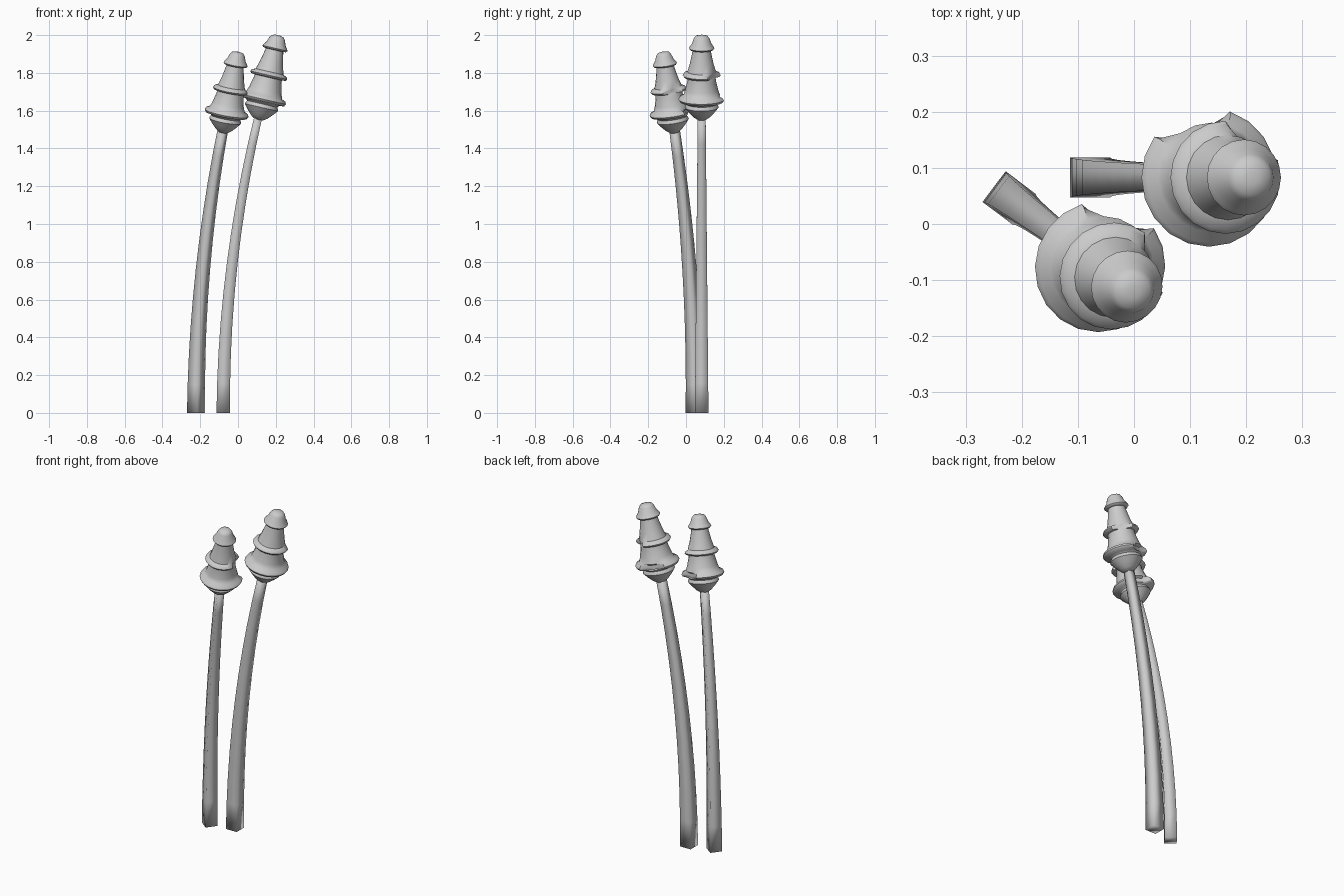
import bpy, bmesh, math
from mathutils import Matrix, Vector

if "Cube" in bpy.data.objects:
    bpy.data.objects.remove(bpy.data.objects["Cube"])

SEG = 20
TOP_Z = 1.57
LEAN = math.radians(13)


def finish(name, bm, matrix, angle):
    bmesh.ops.recalc_face_normals(bm, faces=bm.faces)
    me = bpy.data.meshes.new(name)
    bm.to_mesh(me)
    bm.free()
    ob = bpy.data.objects.new(name, me)
    bpy.context.collection.objects.link(ob)
    ob.matrix_world = matrix
    bpy.ops.object.select_all(action='DESELECT')
    bpy.context.view_layer.objects.active = ob
    ob.select_set(True)
    bpy.ops.object.shade_smooth_by_angle(angle=math.radians(angle))
    return ob


def loft(bm, rings):
    for a, b in zip(rings, rings[1:]):
        n = len(a)
        for i in range(n):
            j = (i + 1) % n
            bm.faces.new((a[i], a[j], b[j], b[i]))
    bm.faces.new(rings[0][::-1])
    bm.faces.new(rings[-1])


# square tapered stem following a parabola
def stem(name, matrix):
    bm = bmesh.new()
    rings = []
    for k in range(11):
        t = k / 10
        h = 0.036 - 0.015 * t
        slope = 2 * 0.19 * t / TOP_Z * (k > 0)
        tilt = Matrix.Rotation(math.atan(slope), 4, 'Y')
        c = Vector((0.19 * t * t, 0, (TOP_Z + 0.02) * t))
        rings.append([bm.verts.new(c + tilt @ Vector((x * h, y * h, 0)))
                      for x, y in ((-1, -1), (1, -1), (1, 1), (-1, 1))])
    loft(bm, rings)
    finish(name, bm, matrix, 95)


# tiered bud: (radius, height along axis, bite start, bite end, bitten radius)
LOW = (88, 128, 0.083)
MID = (35, 78, 0.073)
PROFILE = [
    (0.022, -0.012), (0.045, 0.004), (0.068, 0.028), (0.090, 0.055),
    (0.088, 0.064), (0.082, 0.074), (0.090, 0.083),
    (0.117, 0.088, *LOW), (0.124, 0.100, *LOW), (0.118, 0.113, *LOW),
    (0.098, 0.122), (0.088, 0.150), (0.076, 0.200), (0.074, 0.219),
    (0.094, 0.221, *MID), (0.101, 0.231, *MID), (0.095, 0.242, *MID),
    (0.076, 0.250), (0.064, 0.290), (0.052, 0.345), (0.048, 0.368),
    (0.062, 0.370), (0.068, 0.378), (0.063, 0.388),
    (0.052, 0.403), (0.042, 0.431), (0.032, 0.444), (0.012, 0.449),
]


def bud(name, matrix):
    bm = bmesh.new()
    place = Matrix.Translation((0.19, 0, TOP_Z)) @ Matrix.Rotation(LEAN, 4, 'Y')
    rings = []
    for r, s, *bite in PROFILE:
        ring = []
        for i in range(SEG):
            deg = 360 * i / SEG
            rr = min(r, bite[2]) if bite and bite[0] <= deg <= bite[1] else r
            a = math.radians(deg)
            ring.append(bm.verts.new(place @ Vector((rr * math.cos(a), rr * math.sin(a), s))))
        rings.append(ring)
    loft(bm, rings)
    finish(name, bm, matrix, 50)


# two copies of the plant, the second smaller and turned
for side, loc, turn, size in (("right", (-0.078, 0.083, 0), 0, 0.996),
                              ("left", (-0.222, 0.046, 0), -37, 0.952)):
    m = (Matrix.Translation(loc) @ Matrix.Rotation(math.radians(turn), 4, 'Z')
         @ Matrix.Scale(size, 4))
    stem(side + "_stem", m)
    bud(side + "_bud", m)
